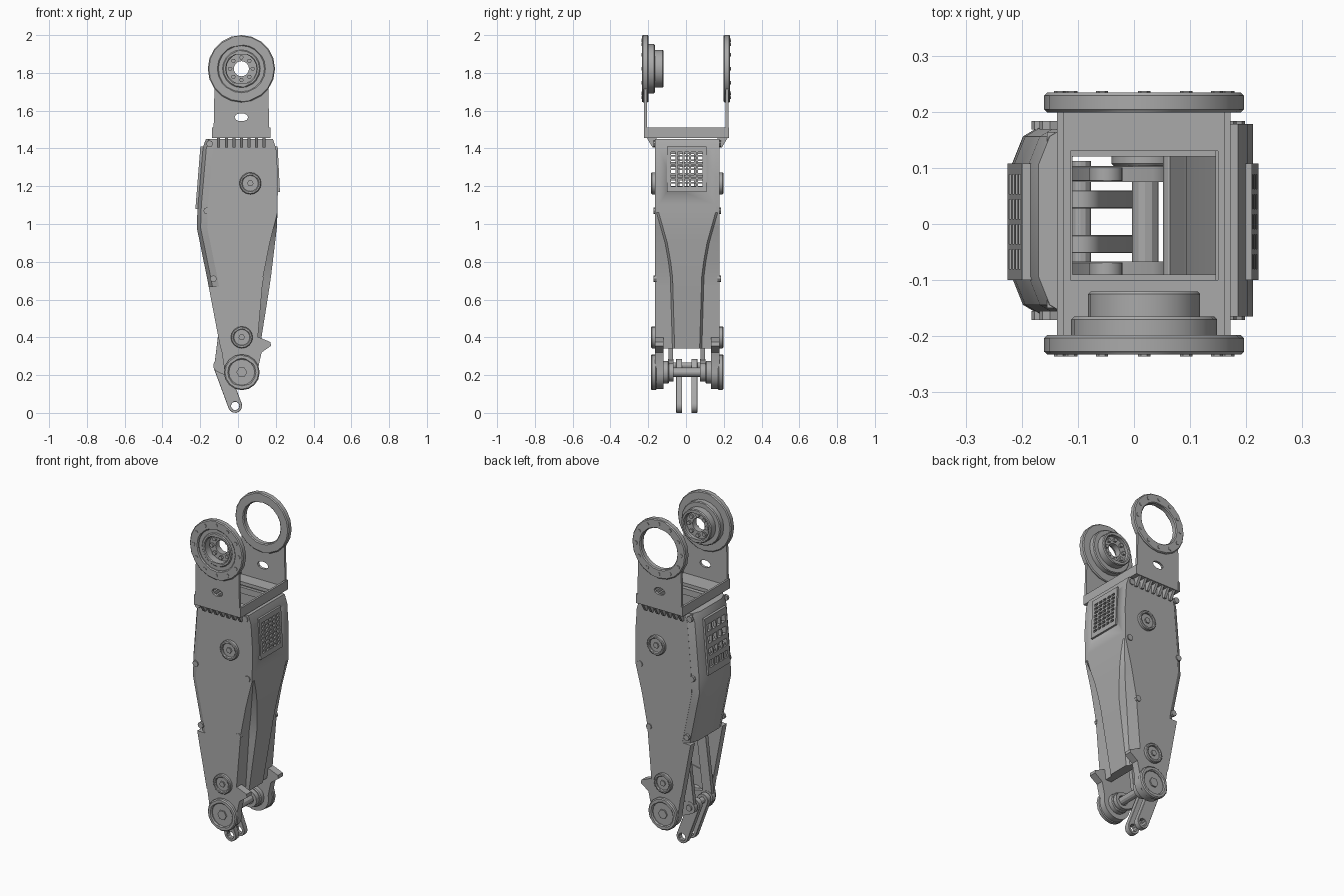
import bpy, bmesh
from math import sin, cos, pi, atan2, radians

cube = bpy.data.objects.get("Cube")
if cube:
    bpy.data.objects.remove(cube, do_unlink=True)

grey = bpy.data.materials.new("machined_grey")
grey.use_nodes = True
grey.diffuse_color = (0.4, 0.4, 0.4, 1)
grey.node_tree.nodes["Principled BSDF"].inputs["Base Color"].default_value = (0.4, 0.4, 0.4, 1)

YMIN, YMAX = -0.165, 0.178      # outer faces of the housing
ROT = {"x": (pi / 2, 0, pi / 2), "y": (pi / 2, 0, 0), "z": (0, 0, 0)}


def activate(ob):
    bpy.ops.object.select_all(action="DESELECT")
    ob.select_set(True)
    bpy.context.view_layer.objects.active = ob


def finish(ob):
    ob.data.materials.clear()
    ob.data.materials.append(grey)
    activate(ob)
    bpy.ops.object.shade_smooth_by_angle(angle=radians(28))
    return ob


def plate(name, loops, a, b, axis="y", bevel=0, shear=0, pivot=0):
    """Flat outline with holes, extruded from a to b along an axis."""
    cu = bpy.data.curves.new(name, "CURVE")
    cu.dimensions, cu.fill_mode, cu.extrude = "2D", "BOTH", (b - a) / 2
    for loop in loops:
        sp = cu.splines.new("POLY")
        sp.points.add(len(loop) - 1)
        for p, (u, v) in zip(sp.points, loop):
            p.co = (u, v, 0, 1)
        sp.use_cyclic_u = True
    ob = bpy.data.objects.new(name, cu)
    bpy.context.collection.objects.link(ob)
    mid = (a + b) / 2
    ob.rotation_euler = ROT[axis]
    ob.location = [mid if k == axis else 0 for k in "xyz"]
    activate(ob)
    bpy.ops.object.convert(target="MESH")
    ob = bpy.context.view_layer.objects.active
    bpy.ops.object.transform_apply(location=True, rotation=True, scale=True)
    bm = bmesh.new()
    bm.from_mesh(ob.data)
    bmesh.ops.remove_doubles(bm, verts=bm.verts, dist=1e-5)
    bmesh.ops.recalc_face_normals(bm, faces=bm.faces)
    for v in bm.verts:
        v.co.x += shear * (v.co.z - pivot)
    bm.to_mesh(ob.data)
    bm.free()
    if bevel:
        m = ob.modifiers.new("edge", "BEVEL")
        m.width, m.segments = bevel, 1
        m.limit_method, m.angle_limit = "ANGLE", radians(50)
    return finish(ob)


def loft(name, sections):
    """Skin closed horizontal sections, given as (z, [(x, y), ...])."""
    bm = bmesh.new()
    rings = [[bm.verts.new((x, y, z)) for x, y in pts] for z, pts in sections]
    n = len(rings[0])
    for r, s in zip(rings, rings[1:]):
        for i in range(n):
            bm.faces.new((r[i], r[(i + 1) % n], s[(i + 1) % n], s[i]))
    bm.faces.new(rings[0])
    bm.faces.new(rings[-1])
    bmesh.ops.recalc_face_normals(bm, faces=bm.faces)
    me = bpy.data.meshes.new(name)
    bm.to_mesh(me)
    bm.free()
    ob = bpy.data.objects.new(name, me)
    bpy.context.collection.objects.link(ob)
    return finish(ob)


def arc(c, r, a0=0, a1=360, n=20, rz=None):
    full = a1 - a0 == 360
    steps = n if full else n - 1
    angs = [radians(a0 + (a1 - a0) * i / steps) for i in range(n)]
    return [(c[0] + r * cos(t), c[1] + (rz or r) * sin(t)) for t in angs]


def rect(u0, u1, v0, v1):
    return [(u0, v0), (u1, v0), (u1, v1), (u0, v1)]


def disc(name, c, r, a, b, hole=0, bevel=0, n=20):
    return plate(name, [arc(c, r, n=n)] + ([arc(c, hole, n=n)] if hole else []), a, b, bevel=bevel)


def link(name, p, q, rp, rq, a, b, holes=True):
    """Bar with an eye at each end."""
    t = atan2(q[1] - p[1], q[0] - p[0]) * 180 / pi
    loops = [arc(q, rq, t - 90, t + 90, 8) + arc(p, rp, t + 90, t + 270, 8)]
    if holes:
        loops += [arc(q, rq * 0.6, n=10), arc(p, rp * 0.5, n=10)]
    return plate(name, loops, a, b, bevel=0.004)


def cut(ob, cutter):
    m = ob.modifiers.new("opening", "BOOLEAN")
    m.object, m.operation, m.solver = cutter, "DIFFERENCE", "EXACT"
    activate(ob)
    bpy.ops.object.modifier_apply(modifier=m.name)


def interp(table, z):
    for (za, xa), (zb, xb) in zip(table, table[1:]):
        if zb <= z <= za:
            return xa + (xb - xa) * (z - za) / (zb - za)
    return table[-1][1]


# Edge profiles of the housing: left edge, outer ridge and recessed flank
EDGE = [(1.45, -0.17), (1.41, -0.187), (1.1, -0.214), (0.98, -0.218), (0.72, -0.165), (0.3, -0.085)]
RIDGE = [(1.45, 0.185), (1.4, 0.202), (1.25, 0.212), (1.0, 0.208), (0.7, 0.172), (0.34, 0.115)]
FLANK = [(1.45, 0.185), (1.4, 0.202), (1.25, 0.212), (1.06, 0.209), (0.9, 0.168), (0.72, 0.133), (0.34, 0.1)]
HALF = [(1.45, 0.15), (1.06, 0.15), (0.9, 0.105), (0.75, 0.078), (0.34, 0.066)]
LEVELS = [1.45, 1.4, 1.25, 1.1, 1.06, 0.98, 0.9, 0.8, 0.72, 0.67]
LOW = [0.669, 0.5, 0.34]

# Housing cheeks, rounded cover and ridged wall
for name, y0, y1 in (("front_cheek", YMIN, YMIN + 0.04), ("back_cheek", YMAX - 0.04, YMAX)):
    loft(name, [(z, rect(interp(EDGE, z) + (0.055 if z >= 0.67 else 0), interp(FLANK, z) - 0.03, y0, y1))
                for z in LEVELS + LOW])


def cover_section(z):
    x = interp(EDGE, z)
    half = [(x + 0.055, 0.171), (x + 0.02, 0.15), (x, 0.1)]
    inner = [(x + 0.035, 0.09), (x + 0.055, 0.131)]
    return ([(u, v + 0.006) for u, v in half] + [(u, 0.006 - v) for u, v in reversed(half)]
            + [(u, 0.006 - v) for u, v in reversed(inner)] + [(u, v + 0.006) for u, v in inner])


def wall_section(z):
    r, f, w, c = interp(RIDGE, z), interp(FLANK, z), interp(HALF, z), 0.006
    return [(f - 0.04, YMIN), (f, YMIN), (f, c - w - 0.012), (r, c - w), (r, c + w),
            (f, c + w + 0.012), (f, YMAX), (f - 0.04, YMAX)]


cover = loft("rounded_cover", [(z, cover_section(z)) for z in LEVELS])
wall = loft("ridged_wall", [(z, wall_section(z)) for z in LEVELS + LOW])

# Vent openings and grilles
cutter = plate("vent_cutter", [rect(-0.085, 0.09, 1.2, 1.385)], -0.4, 0.4, "x")
cut(cover, cutter)
cut(wall, cutter)
bpy.data.objects.remove(cutter, do_unlink=True)


def grille(name, a, b, z0, z1, rows, cols, shear, pivot):
    y0, y1 = -0.1, 0.108
    h, w = (z1 - z0 - 0.05) / rows, (y1 - y0 - 0.03) / cols
    loops = [rect(y0, y1, z0, z1)]
    for i in range(rows):
        for j in range(cols):
            u, v = y0 + 0.015 + j * w, z0 + 0.025 + i * h
            loops.append(rect(u + 0.005, u + w - 0.005, v + 0.2 * h, v + 0.8 * h))
    plate(name, loops, a, b, "x", shear=shear, pivot=pivot)


grille("right_wall_grille", 0.196, 0.216, 1.17, 1.41, 8, 5, -0.05, 1.29)
grille("cover_grille", -0.212, -0.192, 1.08, 1.41, 4, 4, 0.08, 1.25)

# Top deck and lower ears with a pointed tab
plate("top_deck", [rect(-0.155, 0.175, -0.15, 0.163), rect(-0.11, 0.15, -0.09, 0.12)], 1.41, 1.447, "z")
PIVOT = (0.02, 0.215)
ear = [(-0.092, 0.36), (-0.075, 0.25)] + arc(PIVOT, 0.09, 190, 375, 12) + \
      [(0.125, 0.32), (0.175, 0.355), (0.172, 0.375), (0.11, 0.4)]
for side, y0, y1 in (("front", YMIN, -0.12), ("back", 0.133, YMAX)):
    plate(side + "_ear", [ear], y0, y1)

# Round caps and screws on both cheeks
CAPS = [("upper_cap", (0.065, 1.215), 0.058), ("lower_cap", (0.02, 0.4), 0.058), ("pivot_cap", PIVOT, 0.095)]
SCREWS = [(-0.15, 1.425), (0.165, 1.425), (-0.165, 1.07), (0.18, 1.07), (-0.13, 0.71), (0.12, 0.71)]
for side, face, s in (("front", YMIN, -1), ("back", YMAX, 1)):
    def span(lo, hi):
        return sorted((face + s * lo, face + s * hi))
    for name, c, r in CAPS:
        disc(f"{side}_{name}_rim", c, r, *span(-0.01, 0.02), hole=r * 0.72, bevel=0.006, n=16)
        disc(f"{side}_{name}_centre", c, r * 0.74, *span(-0.01, 0.009), n=16)
        disc(f"{side}_{name}_bolt", c, r * 0.3, *span(0, 0.017), n=6)
    for c in SCREWS:
        disc(side + "_screw", c, 0.018, *span(-0.01, 0.006), n=8)
    disc(side + "_bearing", PIVOT, 0.06, *span(-0.075, -0.03), hole=0.02, bevel=0.008, n=16)

# Shafts and linkage
ELBOW, TOE = (-0.095, 0.25), (-0.015, 0.037)
disc("pivot_shaft", PIVOT, 0.024, -0.15, 0.16, n=12)
disc("cross_shaft", (0.07, 0.37), 0.018, -0.15, 0.16, n=12)
disc("elbow_pin", ELBOW, 0.018, -0.1, 0.112, n=12)
for s in (-1, 1):
    y = 0.004 + s * 0.04
    link("toe_link", ELBOW, TOE, 0.036, 0.037, y - 0.016, y + 0.016)
    y = 0.004 + s * 0.085
    link("crank_arm", ELBOW, PIVOT, 0.036, 0.05, y - 0.014, y + 0.014)
    link("inner_strut", ELBOW, (-0.05, 0.62), 0.03, 0.03, y - 0.012, y + 0.012)

# Bracket tray with raised sides and triangular gussets
plate("bracket_base", [rect(-0.137, 0.172, -0.215, 0.22), rect(-0.113, 0.15, -0.1, 0.13)], 1.455, 1.475, "z")
for x in (-0.137, 0.16):
    plate("bracket_side", [rect(-0.222, 0.227, 1.455, 1.512)], x, x + 0.012, "x")
for i in range(7):
    x = -0.11 + i * 0.04
    for f, s in ((YMIN, -1), (YMAX, 1)):
        plate("gusset", [[(f - s * 0.01, 1.46), (f + s * 0.045, 1.46), (f + s * 0.012, 1.405),
                          (f - s * 0.01, 1.405)]], x, x + 0.016, "x")

# Bracket uprights with round heads
HEAD, R = (0.018, 1.822), 0.178
outline = [(-0.13, 1.455), (0.166, 1.455)] + arc(HEAD, R - 0.004, -35, 215, 22)
slot = arc((0.018, 1.565), 0.036, n=10, rz=0.022)
for side, y0, y1, hole, s in (("front", -0.222, -0.207, 0.088, -1), ("back", 0.21, 0.225, 0.122, 1)):
    plate(side + "_upright", [outline, slot, arc(HEAD, hole)], y0, y1)
    disc(side + "_head_ring", HEAD, R, y0 - 0.011, y1 + 0.009, hole=0.122, bevel=0.009)
    tip = y0 - 0.011 if s < 0 else y1 + 0.009
    for c in arc(HEAD, 0.15, n=12):
        disc(side + "_head_bolt", c, 0.011, tip - 0.003, tip + 0.003, n=6)

# Stepped hub on the inside of the front upright
disc("hub_flange", HEAD, 0.13, -0.21, -0.165, hole=0.088, bevel=0.012)
disc("hub_barrel", HEAD, 0.1, -0.228, -0.12, hole=0.08, bevel=0.006)
disc("hub_web", HEAD, 0.084, -0.18, -0.145, hole=0.04)
for c in arc(HEAD, 0.06, n=8):
    disc("hub_bolt", c, 0.012, -0.195, -0.132, n=6)
